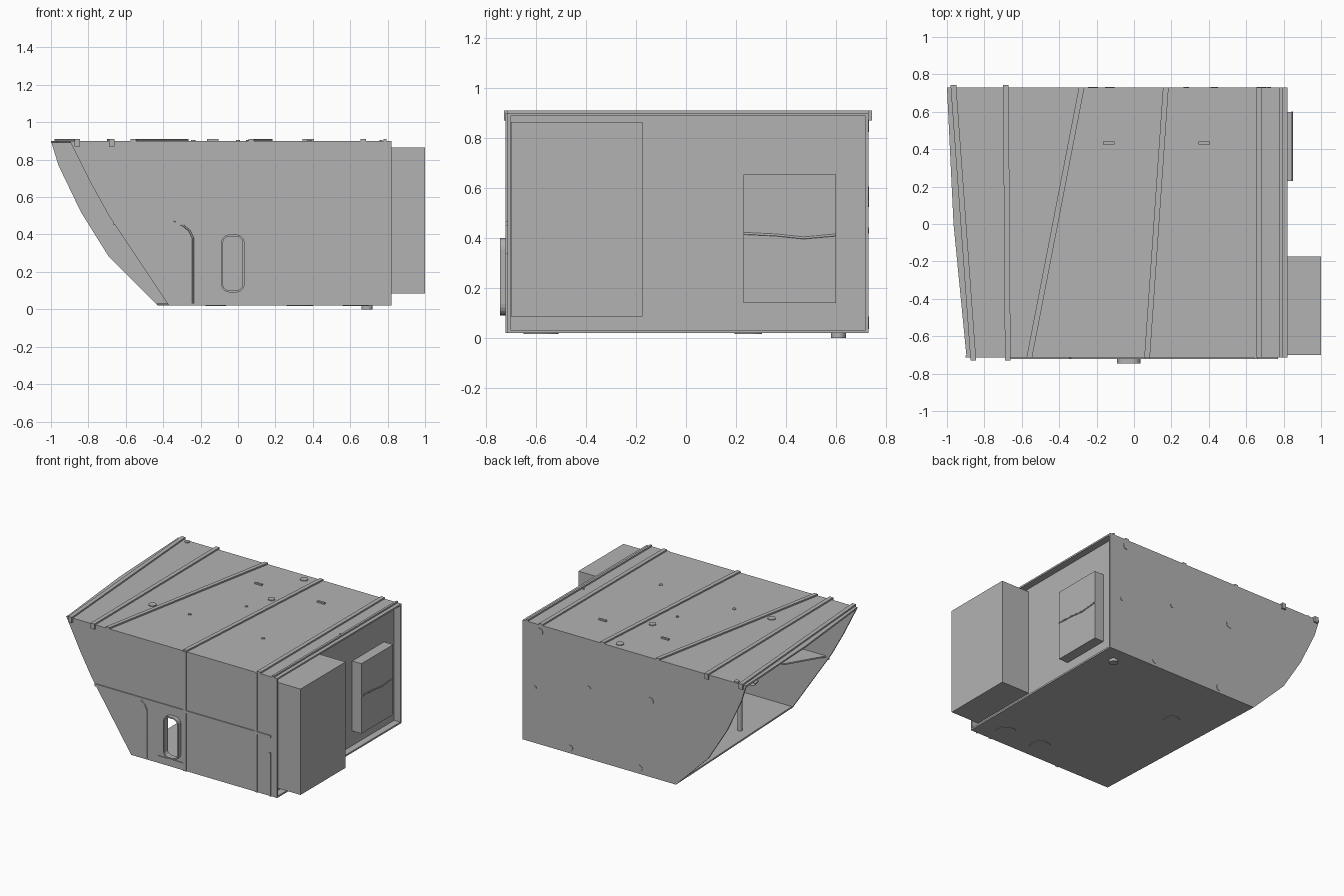
import bpy, bmesh, math
from mathutils import Vector

if "Cube" in bpy.data.objects:
    bpy.data.objects.remove(bpy.data.objects["Cube"])

GREY = (0.45, 0.45, 0.45, 1)
mat = bpy.data.materials.new("plain_grey")
mat.use_nodes = True
mat.diffuse_color = GREY
mat.node_tree.nodes["Principled BSDF"].inputs["Base Color"].default_value = GREY

FRONT, BACK, RIGHT, FLOOR, ROOF = -0.715, 0.73, 0.82, 0.02, 0.9


def finish(bm, name):
    bmesh.ops.recalc_face_normals(bm, faces=bm.faces)
    mesh = bpy.data.meshes.new(name)
    bm.to_mesh(mesh)
    bm.free()
    ob = bpy.data.objects.new(name, mesh)
    bpy.context.collection.objects.link(ob)
    mesh.materials.append(mat)
    return ob


def prism(name, points, push):
    """Flat polygon pushed along a vector."""
    bm = bmesh.new()
    face = bm.faces.new([bm.verts.new(p) for p in points])
    out = bmesh.ops.extrude_face_region(bm, geom=[face])["geom"]
    moved = [v for v in out if isinstance(v, bmesh.types.BMVert)]
    bmesh.ops.translate(bm, verts=moved, vec=Vector(push))
    return finish(bm, name)


def box(name, x0, x1, y0, y1, z0, z1):
    return prism(name, [(x0, y0, z0), (x1, y0, z0), (x1, y1, z0), (x0, y1, z0)], (0, 0, z1 - z0))


def disc(name, centre, radius, axis, height=0.005):
    bm = bmesh.new()
    bmesh.ops.create_cone(bm, cap_ends=True, segments=20, radius1=radius, radius2=radius, depth=height)
    bmesh.ops.rotate(bm, verts=bm.verts, matrix=Vector((0, 0, 1)).rotation_difference(Vector(axis)).to_matrix())
    bmesh.ops.translate(bm, verts=bm.verts, vec=Vector(centre))
    return finish(bm, name)


def tube(name, points, radius):
    curve = bpy.data.curves.new(name, "CURVE")
    curve.dimensions = "3D"
    curve.bevel_depth = radius
    curve.bevel_resolution = 1
    curve.use_fill_caps = True
    spline = curve.splines.new("POLY")
    spline.points.add(len(points) - 1)
    for p, co in zip(spline.points, points):
        p.co = (*co, 1)
    ob = bpy.data.objects.new(name, curve)
    bpy.context.collection.objects.link(ob)
    curve.materials.append(mat)
    return ob


def rounded(x0, x1, z0, z1, r, y):
    """Rounded rectangle outline facing the front."""
    pts = []
    corners = [(x1 - r, z1 - r), (x0 + r, z1 - r), (x0 + r, z0 + r), (x1 - r, z0 + r)]
    for q, (cx, cz) in enumerate(corners):
        for i in range(6):
            a = math.pi / 2 * (q + i / 5)
            pts.append((cx + r * math.cos(a), y, cz + r * math.sin(a)))
    return pts


def cut(target, cutter):
    mod = target.modifiers.new("opening", "BOOLEAN")
    mod.operation = "DIFFERENCE"
    mod.solver = "EXACT"
    mod.object = cutter
    cutter.hide_render = True
    cutter.hide_set(True)


# Hollow shell, open at the curved end
T = 0.012
prism("roof", [(-1, BACK, ROOF), (-0.965, 0, ROOF), (-0.895, FRONT, ROOF),
               (RIGHT, FRONT, ROOF), (RIGHT, BACK, ROOF)], (0, 0, -T))
prism("floor", [(-0.43, BACK, FLOOR), (-0.37, FRONT, FLOOR),
                (RIGHT, FRONT, FLOOR), (RIGHT, BACK, FLOOR)], (0, 0, T))
back_edge = [(-1, ROOF), (-0.96, 0.77), (-0.84, 0.52), (-0.69, 0.28), (-0.43, FLOOR)]
front_edge = [(-0.9, ROOF), (-0.79, 0.68), (-0.69, 0.5), (-0.37, FLOOR)]
corner = [(RIGHT, FLOOR), (RIGHT, ROOF)]
prism("back_wall", [(x, BACK, z) for x, z in back_edge + corner], (0, -T, 0))
front_wall = prism("front_wall", [(x, FRONT, z) for x, z in front_edge + corner], (0, T, 0))
box("recessed_end_wall", 0.758, 0.77, FRONT + T, BACK - T, FLOOR + T, ROOF - T)

# Window opening with a projecting rim
WIN = (-0.09, 0.035, 0.09, 0.4)
hole = (-0.08, 0.025, 0.1, 0.39)
cut(front_wall, prism("window_cutter", rounded(*hole, 0.035, -0.76), (0, 0.1, 0)))
rim = prism("window_rim", rounded(*WIN, 0.045, -0.745), (0, 0.04, 0))
cut(rim, prism("rim_cutter", rounded(*hole, 0.035, -0.77), (0, 0.12, 0)))

# Boxes on the end wall
box("large_end_box", 0.77, 1.0, -0.7, -0.175, 0.085, 0.865)
box("small_end_box", 0.77, 0.845, 0.23, 0.6, 0.14, 0.655)
tube("small_box_seam", [(0.845, 0.23, 0.418), (0.845, 0.36, 0.412),
                        (0.845, 0.47, 0.4), (0.845, 0.6, 0.412)], 0.005)

# Roof battens running from front to back
for i, (xf, xb, w) in enumerate([(-0.86, -0.965, 0.015), (-0.675, -0.685, 0.015), (-0.56, -0.28, 0.015),
                                 (0.07, 0.17, 0.015), (0.67, 0.67, 0.015), (0.785, 0.785, 0.008)]):
    prism(f"roof_batten_{i}", [(xf - w, FRONT, ROOF), (xf + w, FRONT, ROOF),
                               (xb + w, BACK, ROOF), (xb - w, BACK, ROOF)], (0, 0, 0.011))
    if i < 2:
        box(f"front_hook_{i}", xf - w, xf + w, FRONT - 0.014, FRONT, 0.87, 0.911)
        box(f"back_hook_{i}", xb - w, xb + w, BACK, BACK + 0.014, 0.87, 0.911)

# Front battens and step
for i, (x, w, top) in enumerate([(0.07, 0.012, ROOF), (0.65, 0.009, ROOF), (0.765, 0.006, 0.34)]):
    box(f"front_batten_{i}", x - w, x + w, FRONT - 0.007, FRONT, FLOOR, top)
box("front_rail", -0.665, 0.77, FRONT - 0.007, FRONT, 0.45, 0.468)
box("front_step", -0.15, 0.08, FRONT - 0.006, FRONT, 0.066, 0.076)
tube("front_curved_bead", [(-0.24, FRONT, 0.03), (-0.24, FRONT, 0.38), (-0.26, FRONT, 0.42),
                           (-0.295, FRONT, 0.45), (-0.345, FRONT, 0.467)], 0.005)

# Round fittings on roof, back wall and underside
for i, (x, y, r) in enumerate([(0.07, 0.67, 0.027), (0.07, 0.29, 0.025), (-0.53, -0.24, 0.027),
                               (-0.91, 0.71, 0.018), (-0.24, -0.22, 0.012), (0.38, -0.25, 0.012),
                               (0, 0.1, 0.01), (0.765, 0.1, 0.008)]):
    disc(f"roof_fitting_{i}", (x, y, ROOF + 0.002), r, (0, 0, 1), 0.008)
for i, x in enumerate((-0.135, 0.375)):
    box(f"roof_handle_{i}", x - 0.03, x + 0.03, 0.425, 0.44, ROOF, ROOF + 0.01)
for i, (x, z, r) in enumerate([(0.68, 0.85, 0.025), (0.72, 0.43, 0.012), (0.28, 0.54, 0.015),
                               (-0.22, 0.58, 0.027), (0.43, 0.06, 0.02), (-0.13, 0.06, 0.025)]):
    disc(f"back_fitting_{i}", (x, BACK + 0.001, z), r, (0, 1, 0))
for i, (x, y, r) in enumerate([(-0.12, 0.25, 0.055), (0.33, -0.58, 0.07), (0.63, -0.58, 0.07)]):
    disc(f"floor_fitting_{i}", (x, y, FLOOR - 0.001), r, (0, 0, 1))
disc("floor_foot", (0.69, 0.61, 0.01), 0.03, (0, 0, 1), 0.02)

# Interior shelf and arched tube
prism("inner_shelf", [(-0.65, FRONT + T, 0.48), (-0.49, -0.44, 0.48),
                      (-0.36, -0.44, 0.48), (-0.36, FRONT + T, 0.48)], (0, 0, -0.01))
arch = [(-0.3, -0.2, FLOOR + T), (-0.3, -0.2, 0.3)]
arch += [(-0.38 + 0.08 * math.cos(a), -0.2, 0.36 + 0.08 * math.sin(a))
         for a in (math.pi * k / 8 for k in range(7))]
tube("inner_arch", arch, 0.018)
